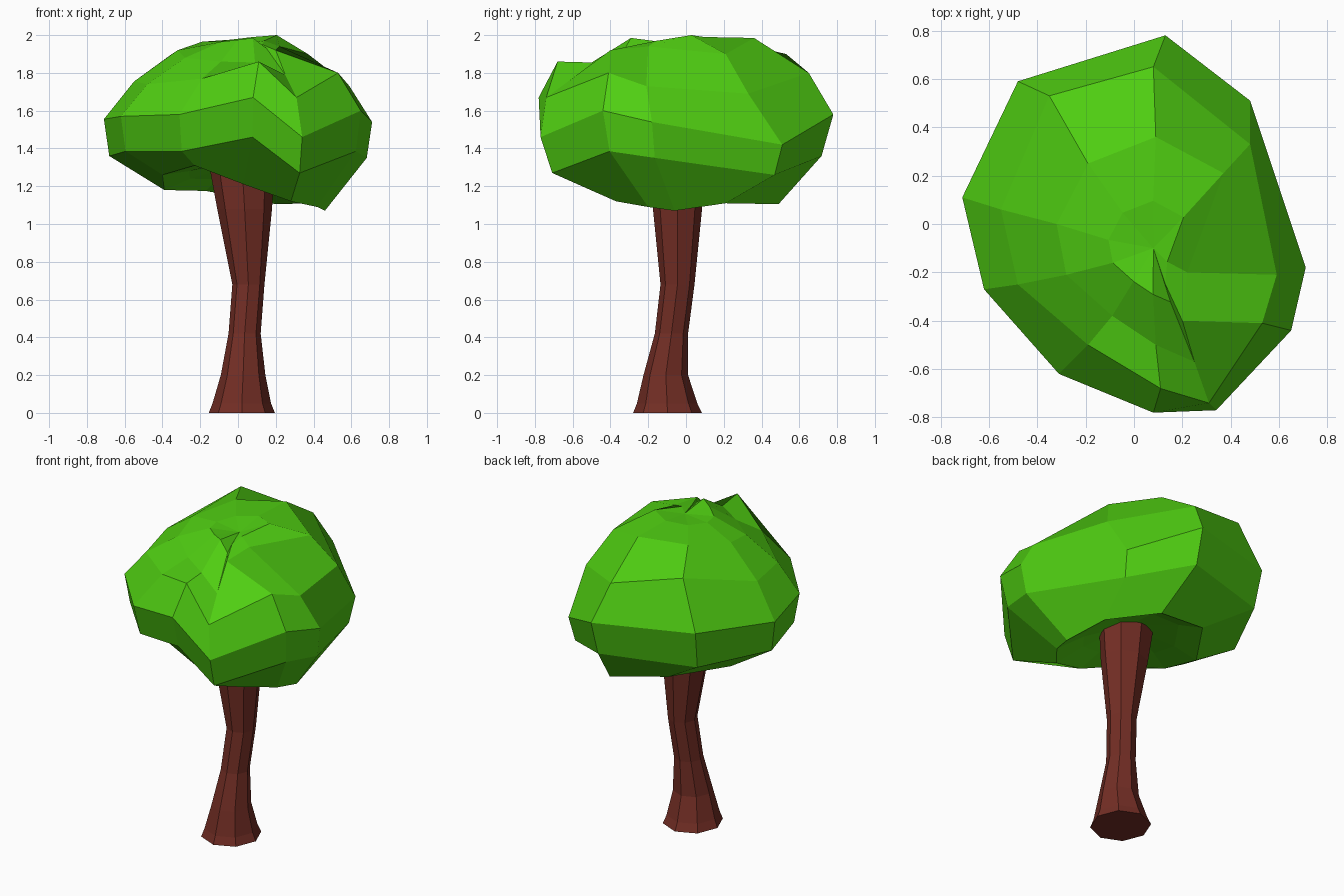
import bpy, math
from mathutils import Vector


def material(name, color):
    m = bpy.data.materials.new(name)
    m.diffuse_color = (*color, 1)
    return m


def loft(name, rings, mat, start=None, end=None):
    """Skin equal-sized counter-clockwise rings; close ends with a polygon or a fan to a point."""
    n = len(rings[0])
    verts = [Vector(p) for r in rings for p in r]
    faces = [(k * n + i, k * n + (i + 1) % n, (k + 1) * n + (i + 1) % n, (k + 1) * n + i)
             for k in range(len(rings) - 1) for i in range(n)]
    last = (len(rings) - 1) * n
    for base, tip, flip in ((0, start, True), (last, end, False)):
        loop = list(range(base, base + n))
        if tip is None:
            faces.append(tuple(loop[::-1] if flip else loop))
            continue
        verts.append(Vector(tip))
        t = len(verts) - 1
        for i in range(n):
            a, b = loop[i], loop[(i + 1) % n]
            faces.append((b, a, t) if flip else (a, b, t))
    me = bpy.data.meshes.new(name)
    me.from_pydata(verts, [], faces)
    me.materials.append(mat)
    me.update()
    ob = bpy.data.objects.new(name, me)
    bpy.context.collection.objects.link(ob)
    return ob


bark = material("bark", (0.17, 0.027, 0.018))
leaf = material("leaf", (0.08, 0.62, 0.006))

# Trunk: eight-sided, flared at root and top (centre x, centre y, radius x, radius y, z)
stations = [(0.02, -0.098, 0.175, 0.182, 0), (0.02, -0.1, 0.155, 0.16, 0.05),
            (0.027, -0.107, 0.118, 0.118, 0.2), (0.035, -0.077, 0.085, 0.088, 0.42),
            (0.055, -0.045, 0.085, 0.09, 0.68), (0.035, -0.045, 0.145, 0.13, 1.08),
            (0.018, -0.045, 0.18, 0.145, 1.36)]
trunk_rings = [[(cx + rx * math.cos(i * math.pi / 4), cy + ry * math.sin(i * math.pi / 4), z)
                for i in range(8)] for cx, cy, rx, ry, z in stations]
loft("trunk", trunk_rings, bark)

# Foliage: widest outline, lower rim, shoulder and crown, clockwise from the back
widest = [(0.13, 0.78, 1.58), (0.48, 0.51, 1.42), (0.71, -0.18, 1.54), (0.65, -0.44, 1.6),
          (0.34, -0.77, 1.46), (0.08, -0.78, 1.67), (-0.31, -0.62, 1.58),
          (-0.62, -0.27, 1.57), (-0.71, 0.11, 1.555), (-0.48, 0.59, 1.6)]
rim = [(0.2, 0.49, 1.105), (0.4, 0.21, 1.11), (0.46, -0.06, 1.07), (0.42, -0.2, 1.09),
       (0.28, -0.37, 1.12), (0.03, -0.45, 1.21), (-0.23, -0.42, 1.31),
       (-0.4, -0.2, 1.26), (-0.39, 0.1, 1.18), (-0.17, 0.42, 1.175)]
shoulder = [(0.08, 0.65, 1.8), (0.48, 0.33, 1.69), (0.59, -0.21, 1.73), (0.53, -0.41, 1.8),
            (0.31, -0.74, 1.67), (0.11, -0.68, 1.86), (-0.19, -0.5, 1.77),
            (-0.48, -0.25, 1.74), (-0.55, 0.06, 1.755), (-0.35, 0.53, 1.9)]
crown = [(0.09, 0.36, 1.985), (0.37, 0.21, 1.9), (0.22, -0.2, 1.94), (0.2, -0.4, 1.92),
         (0.25, -0.57, 1.79), (0.09, -0.5, 1.855), (-0.09, -0.38, 1.86),
         (-0.28, -0.21, 1.88), (-0.32, 0, 1.92), (-0.19, 0.25, 1.965)]

# Lower belt, tuft and hollow underside follow those outlines
belt_z = [1.36, 1.26, 1.35, 1.385, 1.27, 1.46, 1.385, 1.385, 1.36, 1.36]
belt = [(0.96 * x, 0.92 * y, z) for (x, y, _), z in zip(widest, belt_z)]
tuft_z = [1.99, 2.0, 1.97, 1.95, 1.93, 1.985, 1.975, 1.965, 1.965, 1.975]
tuft = [(0.07 + 0.45 * (x - 0.07), -0.12 + 0.45 * (y + 0.12), z)
        for (x, y, _), z in zip(crown, tuft_z)]
hollow = [(0.65 * x, 0.65 * y, 0.5 * z + 0.65) for x, y, z in rim]

layers = [r[::-1] for r in (hollow, rim, belt, widest, shoulder, crown, tuft)]
loft("foliage", layers, leaf, start=(0.02, -0.04, 1.32), end=(0.08, -0.1, 1.96))
